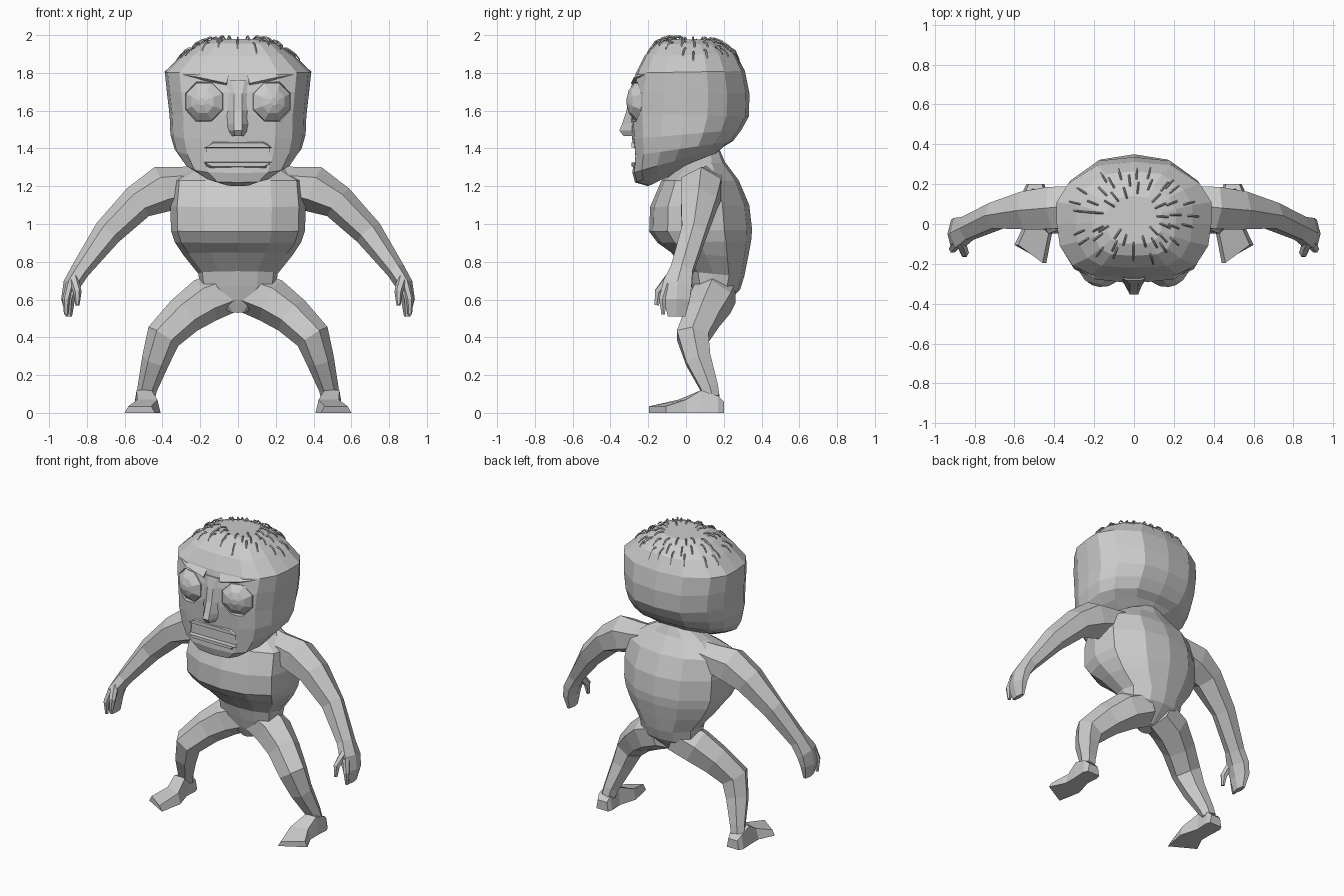
import bpy, bmesh, math, random
from mathutils import Vector, Matrix
from mathutils.bvhtree import BVHTree

if "Cube" in bpy.data.objects:
    bpy.data.objects.remove(bpy.data.objects["Cube"])

random.seed(4)
grey = bpy.data.materials.new("grey")
grey.diffuse_color = (0.6, 0.6, 0.6, 1)
grey.use_nodes = True
grey.node_tree.nodes["Principled BSDF"].inputs["Base Color"].default_value = grey.diffuse_color


def finish(name, bm):
    bmesh.ops.recalc_face_normals(bm, faces=bm.faces)
    me = bpy.data.meshes.new(name)
    bm.to_mesh(me)
    bm.free()
    me.materials.append(grey)
    ob = bpy.data.objects.new(name, me)
    bpy.context.collection.objects.link(ob)
    return ob


def loft(name, rings, bm=None):
    """Skin a list of equal-length point rings and cap both ends."""
    bm = bm or bmesh.new()
    vs = [[bm.verts.new(p) for p in r] for r in rings]
    n = len(vs[0])
    for a, b in zip(vs, vs[1:]):
        for i in range(n):
            j = (i + 1) % n
            bm.faces.new((a[i], a[j], b[j], b[i]))
    bm.faces.new(vs[0])
    bm.faces.new(vs[-1])
    return finish(name, bm) if name else bm


def body_ring(shape, zf, zb, w, yf, yb):
    """Mirrored outline: shape holds (width fraction, front-to-back fraction)."""
    full = shape + [(-x, t) for x, t in shape[-2:0:-1]]
    return [(x * w, yf + (yb - yf) * t, zf + (zb - zf) * t) for x, t in full]


def limb_rings(path, sides=6):
    """Path entries: x, y, z, radius in the front plane, radius in depth."""
    pts = [Vector(p[:3]) for p in path]
    out = []
    for i, p in enumerate(path):
        d = pts[min(i + 1, len(pts) - 1)] - pts[max(i - 1, 0)]
        u = Vector((d.z, 0, -d.x)).normalized()
        v = u.cross(d).normalized()
        ring = []
        for k in range(sides):
            a = math.tau * (k + 0.5) / sides
            ring.append(pts[i] + u * math.sin(a) * p[3] * 1.1 + v * math.cos(a) * p[4] * 1.1)
        out.append(ring)
    return out


def flip(rings, s):
    return [[(s * p[0], p[1], p[2]) for p in r] for r in rings]


def cut(ob, cutter):
    m = ob.modifiers.new("cut", "BOOLEAN")
    m.operation, m.solver, m.object = "DIFFERENCE", "EXACT", cutter
    dg = bpy.context.evaluated_depsgraph_get()
    me = bpy.data.meshes.new_from_object(ob.evaluated_get(dg))
    ob.modifiers.clear()
    ob.data = me
    bpy.data.objects.remove(cutter)


# Head
head_shape = [(0, 0), (.55, .02), (.8, .1), (.96, .27), (1, .46), (1, .65), (.85, .81), (.48, .97), (0, 1)]
head_levels = [
    (1.98, 1.975, .14, -.10, .14), (1.955, 1.95, .21, -.16, .2), (1.89, 1.90, .293, -.22, .265),
    (1.80, 1.81, .388, -.265, .312), (1.70, 1.69, .376, -.288, .336), (1.58, 1.57, .362, -.293, .333),
    (1.45, 1.50, .358, -.285, .295), (1.36, 1.44, .336, -.278, .25), (1.27, 1.41, .285, -.283, .2),
    (1.22, 1.38, .2, -.27, .17), (1.2, 1.36, .1, -.2, .13)]
head = loft("head", [body_ring(head_shape, *l) for l in head_levels])
bm = bmesh.new()
bm.from_mesh(head.data)
scalp = BVHTree.FromBMesh(bm)
bm.free()

# Torso and pelvis
torso_shape = [(0, 0), (.5, .04), (.9, .18), (1, .45), (.92, .73), (.48, .95), (0, 1)]
torso_levels = [
    (1.36, 1.39, .1, .0, .18), (1.29, 1.33, .22, -.05, .205), (1.23, 1.23, .345, -.13, .28),
    (1.09, 1.10, .358, -.19, .335), (.96, .97, .355, -.195, .35), (.90, .91, .335, -.15, .345),
    (.85, .82, .29, -.08, .328), (.75, .72, .21, .01, .308), (.67, .65, .2, .03, .285),
    (.60, .60, .14, .05, .235), (.53, .55, .05, .08, .18)]
loft("torso", [body_ring(torso_shape, *l) for l in torso_levels])

# Limb centre lines
arm = [(.14, .12, 1.23, .08, .07), (.28, .095, 1.205, .09, .1), (.40, .08, 1.185, .112, .112),
       (.53, .068, 1.115, .085, .1), (.69, .042, .955, .07, .068), (.835, -.022, .755, .046, .062),
       (.88, -.045, .68, .042, .08), (.90, -.05, .6, .033, .074), (.895, -.05, .51, .015, .048)]
thumb = [(.87, -.09, .71, .025, .025), (.85, -.145, .64, .02, .022), (.85, -.155, .57, .01, .012)]
finger = [(.89, -.1, .68, .02, .025), (.91, -.125, .6, .018, .018), (.91, -.12, .52, .01, .01)]
leg = [(.05, .16, .645, .105, .11), (.175, .135, .595, .11, .11), (.285, .09, .515, .096, .095),
       (.395, .035, .405, .085, .088), (.435, .065, .28, .068, .07), (.48, .125, .13, .048, .048),
       (.49, .14, .08, .045, .04)]
# Foot cross-sections: left x, left y, right x, right y, height
foot = [(.45, .2, .54, .2, .06), (.44, .17, .555, .17, .09), (.445, .08, .55, .08, .12),
        (.41, -.04, .55, .0, .07), (.44, -.195, .6, -.105, .035)]
foot_rings = [[(a, b, 0), (c, d, 0), (c * .88 + a * .12, d, h), (a * .88 + c * .12, b, h)] for a, b, c, d, h in foot]

for s, side in ((-1, "right"), (1, "left")):
    for part, path in (("arm", arm), ("thumb", thumb), ("finger", finger), ("leg", leg)):
        loft(f"{side}_{part}", flip(limb_rings(path), s))
    loft(f"{side}_foot", flip(foot_rings, s))

    # Eye socket and faceted eye, turned slightly outward
    turn = Matrix.Translation((s * .18, -.268, 1.648)) @ Matrix.Rotation(s * .25, 4, "Z") \
        @ Matrix.Rotation(math.pi / 2, 4, "X")

    def disc(r, z):
        return [turn @ Vector((r * math.cos(a), r * math.sin(a), z))
                for a in (math.tau * (k + .5) / 8 for k in range(8))]
    cut(head, loft("socket_cutter", [disc(.11, -.015), disc(.125, .1)]))
    loft(f"{side}_eye", [disc(.109, -.025), disc(.107, -.005), disc(.065, .03), disc(.02, .045)])

    # Brow: low overhang following the forehead, dropping towards the nose
    brow = [[(.05, -.265, 1.79), (.06, -.292, 1.745), (.06, -.26, 1.725)],
            [(.20, -.235, 1.815), (.20, -.277, 1.775), (.20, -.235, 1.745)],
            [(.31, -.17, 1.81), (.315, -.202, 1.795), (.31, -.17, 1.77)]]
    loft(f"{side}_brow", flip(brow, s))


# Mouth opening, teeth and lips
def rect(w0, w1, z0, z1, y):
    return [(-w0, y, z0), (w0, y, z0), (w1, y, z1), (-w1, y, z1)]


cut(head, loft("mouth_cutter", [rect(.175, .165, 1.315, 1.41, -.4), rect(.175, .165, 1.315, 1.41, -.24)]))
loft("teeth", [rect(.175, .165, 1.315, 1.41, -.262), rect(.175, .165, 1.315, 1.41, -.235)])
loft("upper_lip", [rect(.175, .13, 1.405, 1.43, -.288), rect(.18, .14, 1.40, 1.445, -.25)])
loft("lower_lip", [rect(.14, .175, 1.305, 1.325, -.288), rect(.16, .18, 1.285, 1.33, -.25)])

# Nose: broad low bridge widening to the nostrils (height, back and front half widths, front depth)
nose = [(1.76, .07, .035, -.282), (1.69, .075, .022, -.3), (1.60, .075, .02, -.315), (1.53, .065, .02, -.338),
        (1.495, .055, .022, -.353), (1.465, .035, .015, -.33)]
loft("nose", [[(-b, -.27, z), (-f, y, z), (f, y, z), (b, -.27, z)] for z, b, f, y in nose])

# Hair: sparse curved strands radiating from the crown
bm = bmesh.new()
for ring, count in ((.55, 14), (.8, 16), (1.04, 20)):
    for k in range(count):
        a = math.tau * (k + random.uniform(-.3, .3)) / count
        r = ring + random.uniform(-.12, .08)
        d = Vector((math.cos(a), math.sin(a), 0))
        path = []
        for i, lift in enumerate((-.002, .012, .014, .006)):
            p = Vector((d.x * .25 * r, .045 + d.y * .18 * r, 3)) + d * .02 * i
            hit = scalp.ray_cast(p, Vector((0, 0, -1)))[0]
            if hit:
                path.append(hit + Vector((0, 0, lift)))
        if len(path) == 4:
            across = Vector((-d.y, d.x, 0)) * .005
            up = Vector((0, 0, .006))
            loft(None, [[p - across, p - up, p + across, p + up] for p in path], bm)
finish("hair", bm)
